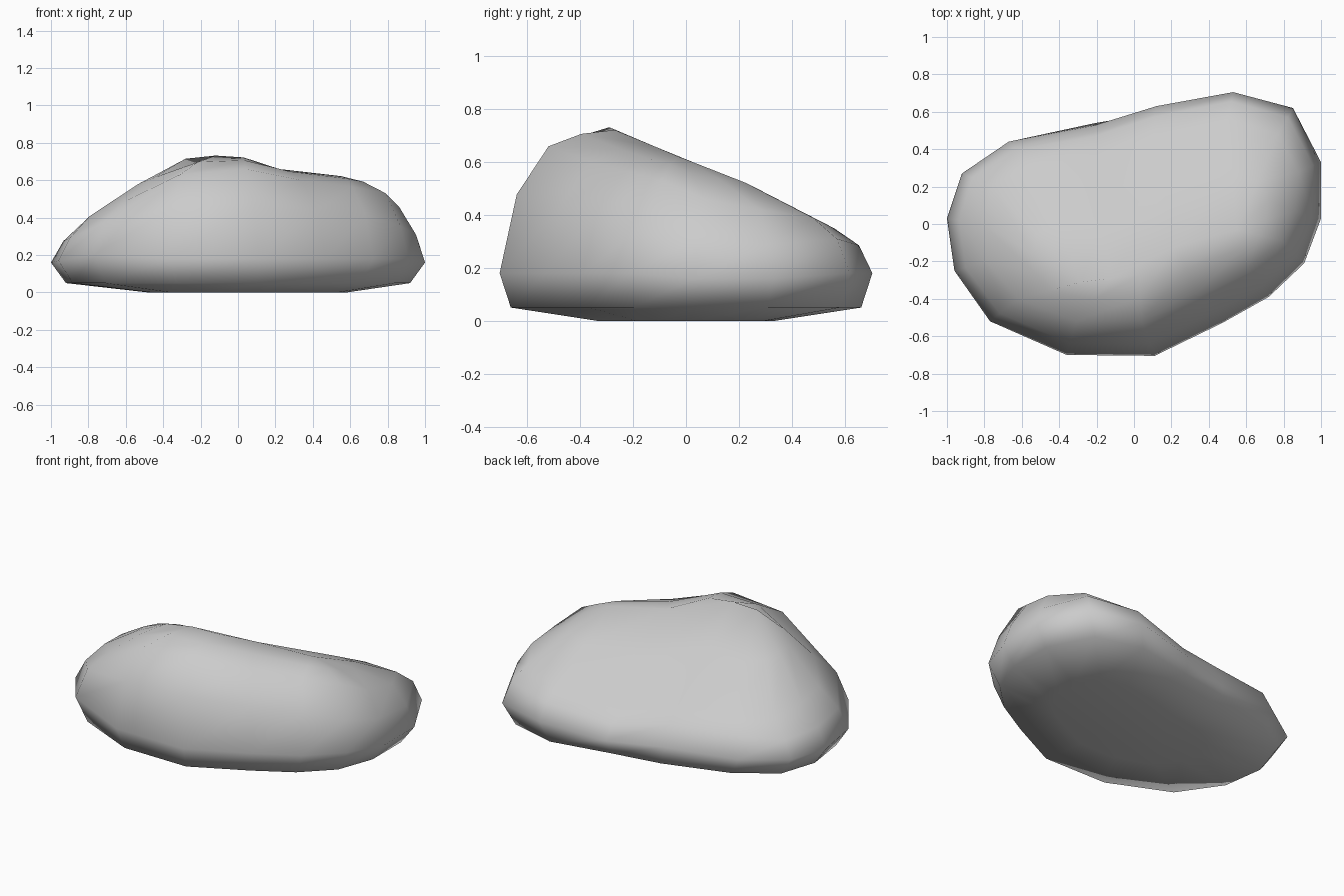
import bpy, bmesh
from mathutils import Vector

if "Cube" in bpy.data.objects:
    bpy.data.objects.remove(bpy.data.objects["Cube"])

# Ridge running along the top of the boulder
RIDGE = {
    "A": Vector((-0.28, -0.31, 0.715)),
    "B": Vector((-0.12, -0.29, 0.732)),
    "E": Vector((0.03, -0.27, 0.722)),
    "C": Vector((0.22, -0.12, 0.66)),
    "D": Vector((0.55, -0.03, 0.622)),
}

# Each rib: widest outline (x, y, z), shoulder (x, y, z), ridge point it climbs to
RIBS = [
    ((-1.00, 0.03, 0.16), (-0.81, 0.00, 0.39), "A"),
    ((-0.96, -0.25, 0.17), (-0.79, -0.20, 0.41), "A"),
    ((-0.77, -0.52, 0.20), (-0.62, -0.40, 0.48), "A"),
    ((-0.36, -0.70, 0.18), (-0.31, -0.52, 0.63), "B"),
    ((0.11, -0.705, 0.18), (0.04, -0.52, 0.66), "E"),
    ((0.47, -0.53, 0.18), (0.34, -0.36, 0.60), "C"),
    ((0.72, -0.39, 0.18), (0.61, -0.23, 0.565), "D"),
    ((0.91, -0.21, 0.18), (0.79, -0.09, 0.53), "D"),
    ((1.00, 0.03, 0.16), (0.86, 0.07, 0.46), "D"),
    ((1.00, 0.33, 0.16), (0.88, 0.28, 0.42), "D"),
    ((0.85, 0.62, 0.18), (0.77, 0.48, 0.39), "D"),
    ((0.53, 0.705, 0.18), (0.50, 0.56, 0.35), "D"),
    ((0.12, 0.63, 0.14), (0.10, 0.47, 0.28), "C"),
    ((-0.22, 0.525, 0.15), (-0.20, 0.36, 0.35), "B"),
    ((-0.67, 0.44, 0.16), (-0.55, 0.32, 0.36), "A"),
    ((-0.92, 0.27, 0.16), (-0.76, 0.20, 0.36), "A"),
]


def rib_points(outline, shoulder):
    """Points from the underside up to the shoulder."""
    x, y, z = outline
    wide, top = Vector(outline), Vector(shoulder)
    middle = wide.lerp(top, 0.35)
    # The two ends slope more evenly than the bulging long sides
    middle.z = z + (0.50 if abs(x) > 0.9 else 0.62) * (top.z - z)
    # The foot runs straight across the hollow in the back
    foot_y = 1.03 if y > 0.5 and x < 0 else 0.94
    return [Vector((0.05 + 0.53 * x, 0.48 * y, 0.005)),
            Vector((0.92 * x, foot_y * y, 0.05)),
            wide, middle, top]


bm = bmesh.new()
crest = {k: bm.verts.new(p) for k, p in RIDGE.items()}
ribs = []
for outline, shoulder, key in RIBS:
    pts = rib_points(outline, shoulder)
    pts.append(pts[-1].lerp(RIDGE[key], 0.5) + Vector((0, 0, 0.016)))
    ribs.append([bm.verts.new(p) for p in pts] + [crest[key]])

# Skin between neighbouring ribs, with triangles where ribs share a ridge point
for i, a in enumerate(ribs):
    b = ribs[(i + 1) % len(ribs)]
    for j in range(len(a) - 1):
        quad = [a[j], b[j], b[j + 1], a[j + 1]]
        bm.faces.new(list(dict.fromkeys(quad)))

# Close the sliver where the back ribs skip one ridge point
bm.faces.new([crest["B"], crest["E"], crest["C"]])

# Flat underside
bm.faces.new([r[0] for r in reversed(ribs)])
bmesh.ops.recalc_face_normals(bm, faces=bm.faces[:])
for v in bm.verts:
    v.co.z -= 0.005 if v.co.z < 0.01 else 0.0
for f in bm.faces:
    f.smooth = True

mesh = bpy.data.meshes.new("boulder")
bm.to_mesh(mesh)
bm.free()
mesh.update()
boulder = bpy.data.objects.new("boulder", mesh)
bpy.context.collection.objects.link(boulder)
